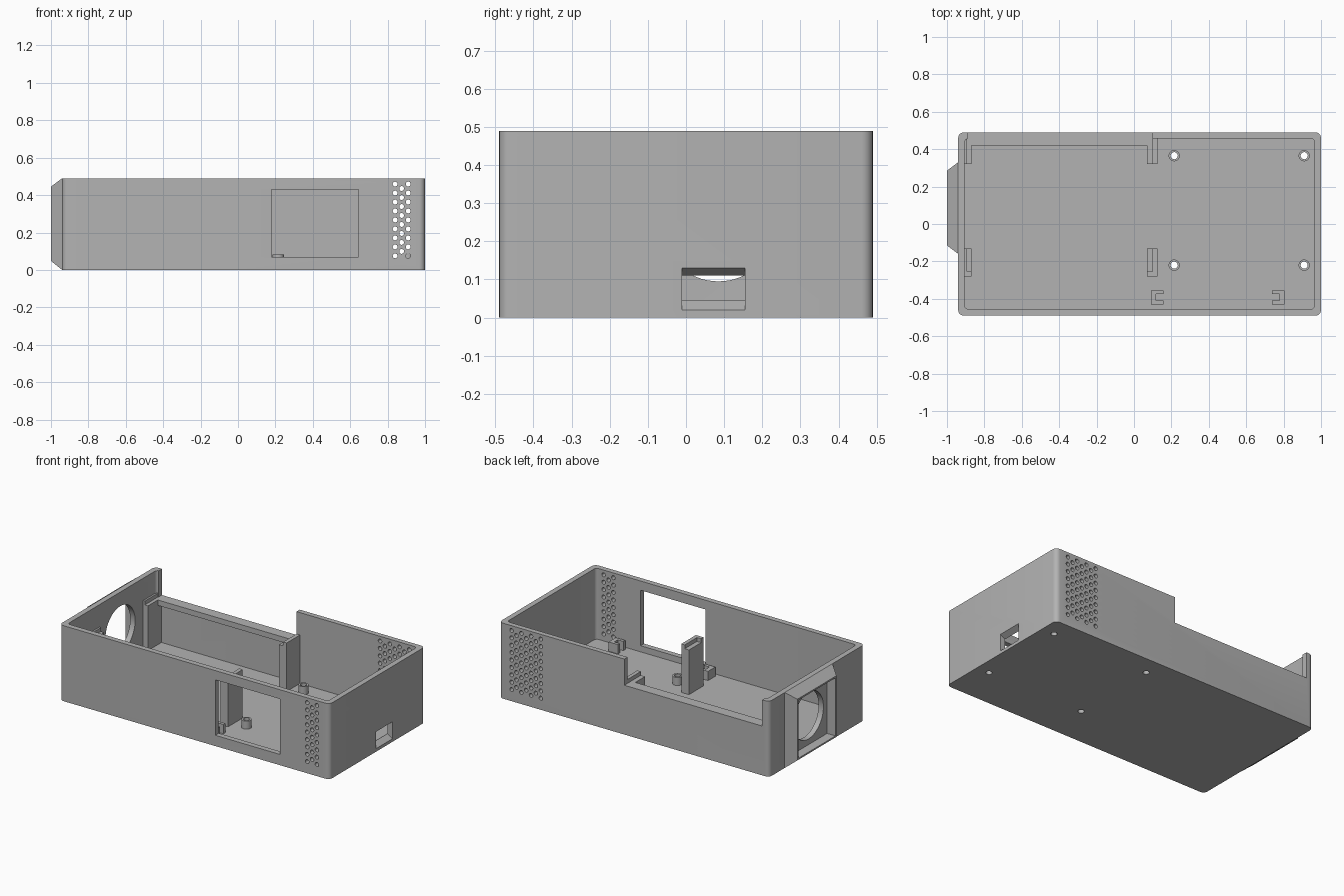
import bpy, bmesh, math
from mathutils import Matrix, Vector

if "Cube" in bpy.data.objects:
    bpy.data.objects.remove(bpy.data.objects["Cube"])

grey = bpy.data.materials.new("plain grey")
grey.diffuse_color = (0.45, 0.45, 0.45, 1)
grey.use_nodes = True
grey.node_tree.nodes["Principled BSDF"].inputs["Base Color"].default_value = grey.diffuse_color


def finish(bm, name):
    bmesh.ops.recalc_face_normals(bm, faces=bm.faces)
    me = bpy.data.meshes.new(name)
    bm.to_mesh(me)
    bm.free()
    me.materials.append(grey)
    ob = bpy.data.objects.new(name, me)
    bpy.context.collection.objects.link(ob)
    return ob


def prism(bm, pts, vec):
    """Extrude a closed loop of 3D points along vec."""
    f = bm.faces.new([bm.verts.new(p) for p in pts])
    r = bmesh.ops.extrude_face_region(bm, geom=[f])
    bmesh.ops.translate(bm, vec=vec, verts=[v for v in r["geom"] if isinstance(v, bmesh.types.BMVert)])


def add_box(bm, x0, x1, y0, y1, z0, z1):
    prism(bm, [(x0, y0, z0), (x1, y0, z0), (x1, y1, z0), (x0, y1, z0)], (0, 0, z1 - z0))


def add_cyl(bm, c, r, depth, axis="Z", n=24):
    rot = {"Z": Matrix(), "Y": Matrix.Rotation(math.pi / 2, 4, "X"),
           "X": Matrix.Rotation(math.pi / 2, 4, "Y")}[axis]
    bmesh.ops.create_cone(bm, cap_ends=True, segments=n, radius1=r, radius2=r, depth=depth,
                          matrix=Matrix.Translation(c) @ rot)


def box(name, *dims):
    bm = bmesh.new()
    add_box(bm, *dims)
    return finish(bm, name)


def rounded(name, x0, x1, y0, y1, z0, z1, r):
    bm = bmesh.new()
    pts = []
    for cx, cy, a in ((x1 - r, y1 - r, 0), (x0 + r, y1 - r, 90), (x0 + r, y0 + r, 180), (x1 - r, y0 + r, 270)):
        for i in range(7):
            t = math.radians(a + 15 * i)
            pts.append((cx + r * math.cos(t), cy + r * math.sin(t), z0))
    prism(bm, pts, (0, 0, z1 - z0))
    return finish(bm, name)


def cut(ob, *cutters):
    for c in cutters:
        c.hide_render = True
        m = ob.modifiers.new("cut", "BOOLEAN")
        m.operation, m.solver, m.object = "DIFFERENCE", "EXACT", c
        bpy.context.view_layer.objects.active = ob
        bpy.ops.object.modifier_apply(modifier=m.name)
        bpy.data.objects.remove(c)


def vents(name, xs, y):
    """Staggered grid of round vent holes."""
    bm = bmesh.new()
    for i, x in enumerate(xs):
        for k in range(9 - i % 2):
            add_cyl(bm, (x, y, 0.075 + 0.048 * (k + 0.5 * (i % 2))), 0.013, 0.12, "Y", 16)
    return finish(bm, name)


# Open tray with rounded corners
shell = rounded("case_shell", -0.94, 1.0, -0.49, 0.49, 0, 0.49, 0.03)
cut(shell, rounded("cavity", -0.905, 0.965, -0.455, 0.457, 0.03, 0.6, 0.02))

# Front window, lowered back wall and fan hole
cut(shell, box("window", 0.18, 0.645, -0.6, -0.4, 0.07, 0.43))
cut(shell, box("notch", -0.89, 0.10, 0.40, 0.6, 0.32, 0.6))
bm = bmesh.new()
add_cyl(bm, (-0.92, 0.085, 0.247), 0.152, 0.15, "X", 64)
cut(shell, finish(bm, "fan_hole"))

# Tapered cable port in the right wall
bm = bmesh.new()
prism(bm, [(x, -0.01, z) for x, z in ((1.05, 0.02), (1.0, 0.02), (0.965, 0.045), (0.93, 0.045),
                                      (0.93, 0.11), (0.965, 0.11), (1.0, 0.13), (1.05, 0.13))], (0, 0.165, 0))
cut(shell, finish(bm, "port"))

# Vent holes: narrow field in front, wide field behind
cut(shell, vents("front_vents", [0.91 - 0.035 * i for i in range(3)], -0.47))
cut(shell, vents("back_vents", [0.91 - 0.035 * i for i in range(7)], 0.475))

# Screw bosses with holes through the floor
spots = [(x, y) for x in (0.215, 0.91) for y in (0.365, -0.22)]


def screw_holes():
    b = bmesh.new()
    for x, y in spots:
        add_cyl(b, (x, y, 0.05), 0.019, 0.2)
    return finish(b, "screw_holes")


cut(shell, screw_holes())
bm = bmesh.new()
for x, y in spots:
    add_cyl(bm, (x, y, 0.055), 0.03, 0.054)
bosses = finish(bm, "screw_bosses")
cut(bosses, screw_holes())

# Display posts with a shallow seat cut in their tops
bm = bmesh.new()
for x0, x1 in ((-0.91, -0.87), (0.07, 0.125)):
    add_box(bm, x0, x1, -0.28, -0.13, 0.028, 0.345)
    add_box(bm, x0, x1, 0.32, 0.459, 0.028, 0.345)
posts = finish(bm, "display_posts")
cut(posts, box("seat", -0.893, 0.10, -0.255, 0.6, 0.32, 0.5))

# Ledge along the lowered back wall
box("display_ledge", -0.872, 0.072, 0.42, 0.46, 0.285, 0.32)

# C-shaped clips holding the board behind the window
for name, x, s in (("left_clip", 0.09, 1), ("right_clip", 0.805, -1)):
    bm = bmesh.new()
    outline = ((0, -0.43), (0.068, -0.43), (0.068, -0.41), (0.028, -0.41),
               (0.028, -0.375), (0.068, -0.375), (0.068, -0.355), (0, -0.355))
    prism(bm, [(x + s * u, y, 0.028) for u, y in outline], (0, 0, 0.062))
    finish(bm, name)

# Tapered fan housing on the left wall, hollow square inside
bm = bmesh.new()
rings = []
for x, y0, y1, z0, z1 in ((-0.94, -0.16, 0.33, 0.0, 0.49), (-1.0, -0.115, 0.285, 0.048, 0.445),
                          (-1.0, -0.105, 0.275, 0.058, 0.435), (-0.94, -0.105, 0.275, 0.058, 0.435)):
    rings.append([bm.verts.new((x, y, z)) for y, z in ((y0, z0), (y1, z0), (y1, z1), (y0, z1))])
for a, b in zip(rings, rings[1:] + rings[:1]):
    for i in range(4):
        j = (i + 1) % 4
        bm.faces.new((a[i], a[j], b[j], b[i]))
finish(bm, "fan_housing")

# Smooth the rounded surfaces, keep edges crisp
for ob in (shell, bosses):
    bpy.ops.object.select_all(action="DESELECT")
    ob.select_set(True)
    bpy.context.view_layer.objects.active = ob
    bpy.ops.object.shade_smooth_by_angle(angle=math.radians(30))
